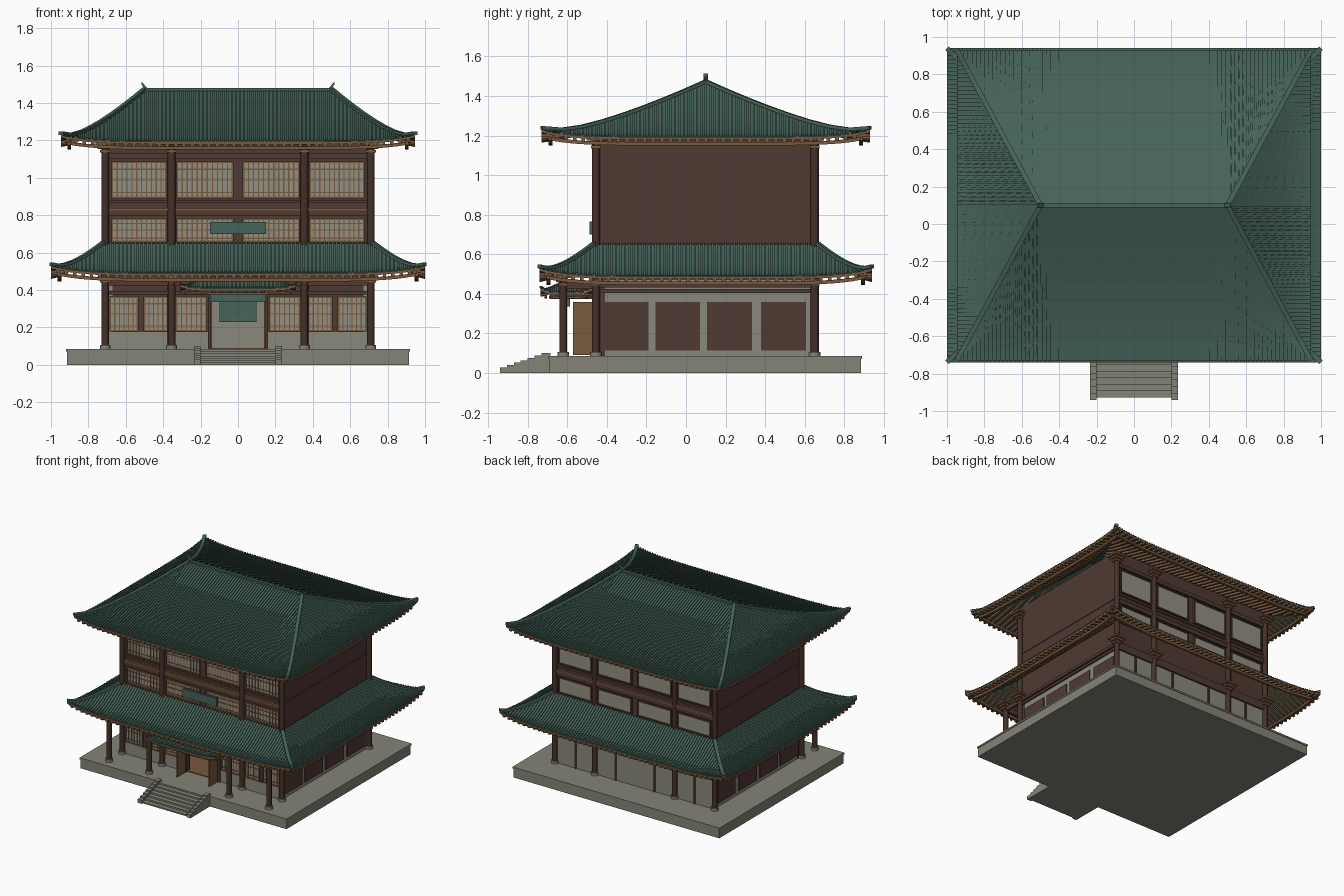
import bpy, bmesh
from math import pi, cos, sin
from mathutils import Vector, Matrix

if "Cube" in bpy.data.objects:
    bpy.data.objects.remove(bpy.data.objects["Cube"])


def material(name, *rgb):
    m = bpy.data.materials.new(name)
    m.use_nodes = True
    m.diffuse_color = (*rgb, 1)
    m.node_tree.nodes["Principled BSDF"].inputs["Base Color"].default_value = (*rgb, 1)
    return m


GREEN = material("green tile", .06, .125, .1)
BROWN = material("red brown wood", .08, .041, .032)
DARK = material("dark column wood", .06, .03, .022)
WOOD = material("light wood", .19, .1, .05)
PAPER = material("window paper", .29, .28, .22)
PLASTER = material("grey plaster", .25, .25, .2)
STONE = material("stone", .23, .23, .185)


def finish(name, bm, mat):
    bmesh.ops.remove_doubles(bm, verts=bm.verts, dist=1e-5)
    me = bpy.data.meshes.new(name)
    bm.to_mesh(me)
    bm.free()
    me.materials.append(mat)
    ob = bpy.data.objects.new(name, me)
    bpy.context.collection.objects.link(ob)
    return ob


def boxes(name, mat, specs, mirror=False):
    """Boxes given as x0, x1, y0, y1, z0, z1, optionally mirrored in x."""
    bm = bmesh.new()
    for x0, x1, y0, y1, z0, z1 in specs:
        for s in ((1, -1) if mirror else (1,)):
            mid = Vector((s * (x0 + x1), y0 + y1, z0 + z1)) / 2
            size = Matrix.Diagonal((x1 - x0, y1 - y0, z1 - z0, 1))
            bmesh.ops.create_cube(bm, size=1, matrix=Matrix.Translation(mid) @ size)
    return finish(name, bm, mat)


def cylinders(name, mat, spots, radius, z0, z1):
    bm = bmesh.new()
    for x, y in spots:
        bmesh.ops.create_cone(bm, cap_ends=True, segments=16, radius1=radius, radius2=radius,
                              depth=z1 - z0, matrix=Matrix.Translation((x, y, (z0 + z1) / 2)))
    for f in bm.faces:
        f.smooth = abs(f.normal.z) < .5
    return finish(name, bm, mat)


def sweep(bm, pts, side, w, h, drop=0):
    """Rectangular bar following a list of points."""
    rings = []
    for p in pts:
        a, b = p - side * w / 2, p + side * w / 2
        lo, hi = Vector((0, 0, drop)), Vector((0, 0, drop + h))
        rings.append([bm.verts.new(v) for v in (a + lo, b + lo, b + hi, a + hi)])
    for r, s in zip(rings, rings[1:]):
        for i in range(4):
            j = (i + 1) % 4
            bm.faces.new((r[i], r[j], s[j], s[i]))
    bm.faces.new(rings[0][::-1])
    bm.faces.new(rings[-1])


def roof(name, inner, outer, cy, z0, z1, lift, scale=1):
    """Concave hipped roof with tile ribs, hip caps, eave boards and rafters."""
    tiles, timber = bmesh.new(), bmesh.new()
    steps = 8
    for k in range(4):
        (ip, iq), (op, oq) = (inner, outer) if k % 2 == 0 else (inner[::-1], outer[::-1])
        turn = Matrix.Rotation(k * pi / 2, 3, 'Z')
        side = turn @ Vector((1, 0, 0))

        def point(p, q):
            t = (q - iq) / (oq - iq)
            m = min(abs(p) / op, q / oq)
            z = z0 + (z1 - z0) * max(0, 1 - t) ** 1.4 + lift * t * t * m ** 6
            return turn @ Vector((p, -q, z)) + Vector((0, cy, 0))

        def line(p):
            start = iq + max(0, abs(p) - ip) / (op - ip) * (oq - iq)
            return [point(p, start + (oq - start) * i / steps) for i in range(steps + 1)]

        # tile bed and its underside
        n = round(op / .05) * 2
        cols = [line(op * (2 * j / n - 1)) for j in range(n + 1)]
        for drop in (0, -.015):
            grid = [[tiles.verts.new(v + Vector((0, 0, drop))) for v in c] for c in cols]
            for a, b in zip(grid, grid[1:]):
                for i in range(steps):
                    tiles.faces.new((a[i], a[i + 1], b[i + 1], b[i]))
        # raised tile ribs
        n = round(2 * op / .022)
        for j in range(n):
            pts = line(op * ((2 * j + 1) / n - 1))
            if (pts[0] - pts[-1]).length > .008:
                sweep(tiles, pts, side, .011, .008)
        # rafters and the board along the eave
        n = round(2 * op / .045)
        for j in range(n):
            pts = line(op * ((2 * j + 1) / n - 1) * .985)
            if (pts[0] - pts[-1]).length > .03:
                sweep(timber, pts[1:], side, .018 * scale, .016 * scale, -.015 - .016 * scale)
        eave = [c[-1] for c in cols]
        out = turn @ Vector((0, -1, 0))
        sweep(timber, [v - out * .006 for v in eave], out, .012, .014, -.016)
        sweep(timber, [v - out * .045 * scale for v in eave[1:-1]], out, .02 * scale,
              .018 * scale, -.015 - .03 * scale)
        # hip cap
        hip = [point(ip + (op - ip) * i / steps, iq + (oq - iq) * i / steps) for i in range(steps + 1)]
        run = hip[-1] - hip[0]
        sweep(tiles, hip, Vector((-run.y, run.x, 0)).normalized(), .026 * scale, .018 * scale)
    # main ridge with turned up ends
    if inner[1] == 0:
        x = inner[0]
        tip = .035 * scale
        ridge = [Vector((s * (x + d), cy, z1 + u)) for s, d, u in
                 ((-1, .015, tip), (-1, -.015, 0), (1, -.015, 0), (1, .015, tip))]
        sweep(tiles, ridge, Vector((0, 1, 0)), .024 * scale, .018 * scale, -.004)
    finish(name + "_tiles", tiles, GREEN)
    finish(name + "_rafters", timber, WOOD)


def lattice(name, windows, y, bars=True):
    """Paper panels with frames and a bar grid, mirrored in x; windows are x0, x1, z0, z1."""
    paper, strips = [], []
    out = -1 if y < 0 else 1

    def plate(x0, x1, z0, z1, depth):
        return (x0, x1, *sorted((y, y + out * depth)), z0, z1)

    for x0, x1, z0, z1 in windows:
        paper.append(plate(x0, x1, z0, z1, .006))
        for x in (x0, x1):
            strips.append(plate(x - .005, x + .005, z0 - .005, z1 + .005, .014))
        for z in (z0, z1):
            strips.append(plate(x0, x1, z - .005, z + .005, .014))
        if bars:
            n = round((x1 - x0) / .026)
            for i in range(1, n):
                x = x0 + (x1 - x0) * i / n
                strips.append(plate(x - .003, x + .003, z0, z1, .01))
            for f in (.14, .5, .8):
                z = z0 + (z1 - z0) * f
                strips.append(plate(x0, x1, z - .003, z + .003, .011))
    boxes(name + "_paper", PAPER, paper, True)
    boxes(name + "_bars", WOOD if bars else BROWN, strips, True)


# platform and stairs
FLOOR, FRONT, BACK = .085, -.44, .645
boxes("platform", STONE, [(-.915, .915, -.692, .885, 0, .075), (-.92, .92, -.697, .89, .072, FLOOR)])
treads, cheeks = [], []
for i in range(7):
    y = -.94 + .035 * i
    top = FLOOR * (i + 1) / 7
    treads.append((-.205, .205, y + .012, -.69, 0, top))
    cheeks.append((.2, .235, y, -.685, 0, top + .016))
boxes("stair_treads", STONE, treads)
boxes("stair_cheeks", STONE, cheeks, True)

# columns with stone feet and bracket blocks
XS, PORCH, FY, BY = (-.71, -.355, .355, .71), -.62, -.455, .65
main = [(x, y) for x in XS for y in (FY, BY)]
porch = [(x, PORCH) for x in XS]
cylinders("main_columns", DARK, main, .021, FLOOR, 1.2)
cylinders("porch_columns", DARK, porch, .02, FLOOR, .51)
cylinders("column_feet", STONE, main + porch, .029, FLOOR, FLOOR + .022)
blocks = []
for spots, z in ((main, 1.135), (porch, .44), (main, .44)):
    for x, y in spots:
        for i in range(3):
            w, d = .028 + .012 * i, .024 + .012 * i
            blocks.append((x - w, x + w, y - d, y + d, z + .02 * i, z + .02 * i + .014))
boxes("column_brackets", WOOD, blocks)

# ground floor shell with an open doorway
boxes("interior_floor", WOOD, [(-.69, .69, FRONT, .62, FLOOR, FLOOR + .006)])
boxes("side_walls", PLASTER, [(.67, .7, FRONT, BACK, FLOOR, .47)], True)
boxes("back_wall", PLASTER, [(-.7, .7, .615, BACK, FLOOR, .47)])
boxes("front_wall", BROWN, [(.155, .7, FRONT, FRONT + .03, FLOOR, .47),
                            (0, .155, FRONT, FRONT + .03, .345, .47)], True)
boxes("front_dado", PLASTER, [(.16, .7, FRONT - .008, FRONT, FLOOR, .175)], True)
boxes("side_panels", BROWN, [(.7, .707, y - .113, y + .113, .115, .36)
                             for y in (-.302, -.042, .22, .493)], True)
boxes("back_posts", BROWN, [(.165, .18, BACK, BACK + .008, FLOOR, .4),
                            (.52, .535, BACK, BACK + .008, FLOOR, .4),
                            (0, .71, BACK, BACK + .014, .4, .46)], True)
boxes("side_beams", BROWN, [(.69, .712, FY, BY, .405, .425), (.69, .718, FY, BY, .432, .455)], True)
boxes("porch_beams", BROWN, [(0, .71, PORCH - .012, PORCH + .012, .425, .46),
                             (.7, .72, PORCH, FY, .425, .46),
                             (.345, .365, PORCH, FY, .425, .46),
                             (0, .71, FY - .01, FRONT, .375, .395)], True)
boxes("door_frame", BROWN, [(.14, .16, FRONT - .02, FRONT + .03, FLOOR, .36)], True)
boxes("door_leaves", WOOD, [(.138, .148, -.57, -.47, FLOOR + .005, .36)], True)

# screen on the inner back wall with a plain ring
boxes("inner_screen", GREEN, [(-.1, .1, .6, .615, .23, .335)])
ring = bmesh.new()
loop = [Vector((.055 * cos(i * pi / 12), .598, .295 + .055 * sin(i * pi / 12))) for i in range(25)]
sweep(ring, loop, Vector((0, 1, 0)), .008, .008, -.004)
finish("screen_ring", ring, WOOD)

# upper storeys
boxes("upper_body", BROWN, [(-.7, .7, FRONT, BACK, .455, 1.24)])
sills = []
for z0, z1, d in ((.795, .825, .014), (.865, .882, .01), (1.1, 1.13, .012)):
    sills += [(0, .72, FRONT - d, FRONT, z0, z1), (0, .72, BACK, BACK + d, z0, z1)]
boxes("storey_beams", BROWN, sills + [(.7, .705, FRONT, BACK, .84, .85)], True)
boxes("storey_rail", WOOD, [(0, .72, FRONT - .02, FRONT, .826, .838),
                            (0, .72, BACK, BACK + .02, .826, .838)], True)

# windows
upper = [(x0, x1, z0, z1) for x0, x1 in ((.03, .325), (.385, .672))
         for z0, z1 in ((.66, .78), (.895, 1.083))]
lower = [(x0, x1, .182, .363) for x0, x1 in ((.17, .328), (.378, .5), (.537, .683))]
lattice("front_upper_windows", upper, FRONT)
lattice("front_lower_windows", lower, FRONT)
lattice("back_windows", upper, BACK, bars=False)

# blank signboards
boxes("upper_signboard", GREEN, [(-.15, .15, -.488, -.47, .7, .765)])
boxes("signboard_brackets", BROWN, [(.09, .11, -.472, FRONT, .72, .74)], True)
boxes("door_signboard", GREEN, [(-.15, .15, -.6, -.585, .335, .39)])
boxes("canopy_arms", BROWN, [(.14, .16, -.69, FRONT, .375, .395)], True)

# roofs
roof("upper_roof", (.5, 0), (.947, .83), .1, 1.195, 1.465, .035)
roof("lower_roof", (.715, .56), (1, .84), .1, .49, .65, .04)
roof("door_canopy", (.19, 0), (.31, .13), -.605, .41, .465, .02, .6)
